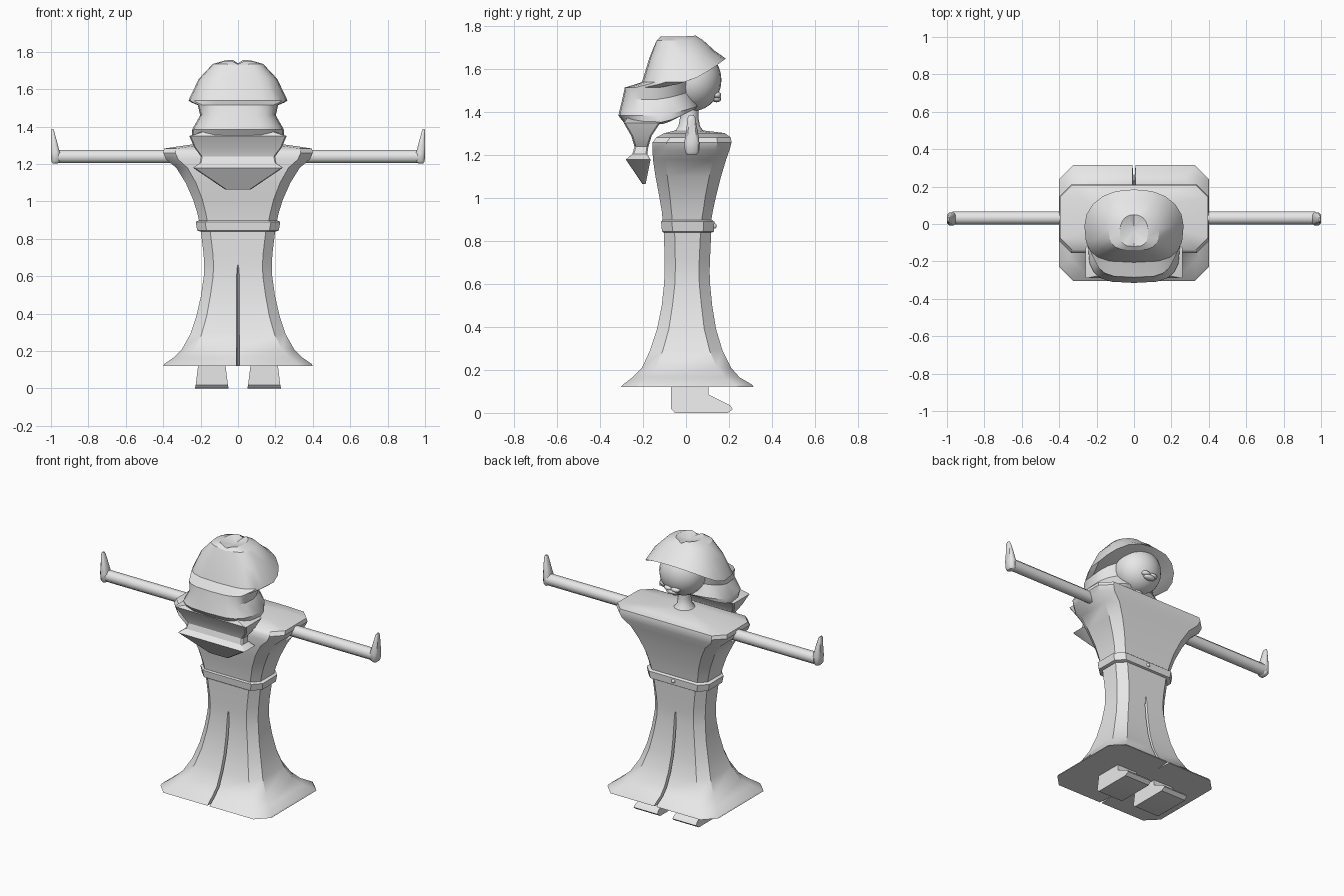
import bpy, bmesh, math
from mathutils import Vector

if "Cube" in bpy.data.objects:
    bpy.data.objects.remove(bpy.data.objects["Cube"])

grey = bpy.data.materials.new("plain grey")
grey.diffuse_color = (0.8, 0.8, 0.8, 1)
grey.use_nodes = True
grey.node_tree.nodes["Principled BSDF"].inputs["Base Color"].default_value = grey.diffuse_color


def finish(name, bm, angle=35):
    bmesh.ops.recalc_face_normals(bm, faces=bm.faces[:])
    me = bpy.data.meshes.new(name)
    bm.to_mesh(me)
    bm.free()
    me.materials.append(grey)
    ob = bpy.data.objects.new(name, me)
    bpy.context.collection.objects.link(ob)
    bpy.ops.object.select_all(action='DESELECT')
    ob.select_set(True)
    bpy.context.view_layer.objects.active = ob
    bpy.ops.object.shade_smooth_by_angle(angle=math.radians(angle))
    return ob


def loft(name, rings, angle=35):
    """Skin a stack of equal-length closed rings and cap both ends."""
    bm = bmesh.new()
    rows = [[bm.verts.new(p) for p in r] for r in rings]
    n = len(rows[0])
    for a, b in zip(rows, rows[1:]):
        for i in range(n):
            j = (i + 1) % n
            bm.faces.new((a[i], a[j], b[j], b[i]))
    bm.faces.new(rows[0])
    bm.faces.new(rows[-1])
    return finish(name, bm, angle)


def rect(x0, x1, y0, y1, z, c, notch=None):
    """Rectangle with cut corners; notch makes a slit in front and back."""
    back, front = [], []
    if notch is not None:
        g = 0.008 if notch > 0.01 else 0.003
        back = [(-g, y0, z), (0, y0 + notch, z), (g, y0, z)]
        front = [(g, y1, z), (0, y1 - notch, z), (-g, y1, z)]
    return ([(x0 + c, y0, z)] + back + [(x1 - c, y0, z), (x1, y0 + c, z),
            (x1, y1 - c, z), (x1 - c, y1, z)] + front
            + [(x0 + c, y1, z), (x0, y1 - c, z), (x0, y0 + c, z)])


# Skirt: half width, back, front, height, corner cut, slit depth
skirt = [(.40, -.305, .315, .12, .075, .10), (.395, -.295, .31, .13, .075, .10),
         (.345, -.25, .25, .165, .07, .08), (.30, -.205, .21, .21, .065, .06),
         (.255, -.168, .17, .29, .06, .045), (.222, -.135, .14, .39, .055, .035),
         (.197, -.113, .122, .50, .05, .025), (.183, -.102, .112, .60, .05, .015),
         (.181, -.10, .11, .66, .05, 0), (.184, -.10, .112, .72, .05, 0),
         (.20, -.103, .118, .85, .05, 0)]
loft("skirt", [rect(-w, w, b, f, z, c, n) for w, b, f, z, c, n in skirt])

# Belt with a small button
loft("belt", [rect(-w, w, b, f, z, .05) for w, b, f, z in
              [(.205, -.106, .122, .84), (.218, -.112, .13, .845),
               (.226, -.116, .132, .89), (.212, -.11, .122, .898)]])
bm = bmesh.new()
bmesh.ops.create_uvsphere(bm, u_segments=10, v_segments=6, radius=.013)
bmesh.ops.translate(bm, verts=bm.verts[:], vec=(0, .13, .87))
finish("belt_button", bm)

# Torso widening to square shoulders
torso = [(.205, -.107, .115, .88, .045), (.218, -.113, .125, .94, .045),
         (.24, -.125, .14, 1.01, .05), (.28, -.142, .163, 1.10, .055),
         (.33, -.154, .187, 1.18, .06), (.385, -.156, .203, 1.225, .065),
         (.40, -.155, .212, 1.26, .065), (.395, -.138, .208, 1.283, .065),
         (.26, -.10, .18, 1.303, .06), (.07, -.05, .08, 1.315, .03)]
loft("torso", [rect(-w, w, b, f, z, c) for w, b, f, z, c in torso])

# Neck flaring into the shoulders
neck = [(.075, .075, 1.30), (.045, .05, 1.335), (.038, .042, 1.38), (.045, .045, 1.46)]
loft("neck", [[(w * math.cos(math.tau * i / 12), .015 + d * math.sin(math.tau * i / 12), z)
               for i in range(12)] for w, d, z in neck], 60)

# Head
bm = bmesh.new()
bmesh.ops.create_uvsphere(bm, u_segments=24, v_segments=14, radius=1)
bmesh.ops.scale(bm, verts=bm.verts[:], vec=(.145, .135, .145))
bmesh.ops.translate(bm, verts=bm.verts[:], vec=(0, .03, 1.55))
finish("head", bm, 60)

# Lips: two upper lobes and one lower lobe
for name, x, z, r in [("upper_lip_left", -.025, 1.48, .032),
                      ("upper_lip_right", .025, 1.48, .032),
                      ("lower_lip", 0, 1.462, .042)]:
    bm = bmesh.new()
    bmesh.ops.create_uvsphere(bm, u_segments=12, v_segments=8, radius=1)
    bmesh.ops.scale(bm, verts=bm.verts[:], vec=(r, .022, .016))
    bmesh.ops.translate(bm, verts=bm.verts[:], vec=(x, .142, z))
    finish(name, bm, 60)


def hair_ring(w, yb, yf, zb, zf, dip=0, n=20):
    """Boxy at the back, rounder and raised at the front."""
    mid, pts = (yb + yf) / 2, []
    for i in range(n):
        t = math.tau * i / n
        c, s = math.cos(t), math.sin(t)
        x = math.copysign(abs(c) ** (.85 if s > 0 else .6), c) * w
        y = mid + (yf - yb) / 2 * math.copysign(abs(s) ** (1 if s > 0 else .7), s)
        z = zb + (zf - zb) * max(0, s) ** 1.4
        pts.append((x, y, z - (dip if abs(x) < .01 else 0)))
    return pts


# Hair: crown with parting, fringe ridge, then the tucked-in lower wave
hair = [(.012, -.05, -.01, 1.732, 1.732), (.075, -.12, .05, 1.752, 1.757, .018),
        (.135, -.14, .085, 1.735, 1.735, .008), (.21, -.17, .135, 1.655, 1.685),
        (.265, -.205, .185, 1.54, 1.65), (.25, -.235, .155, 1.53, 1.635),
        (.215, -.285, .04, 1.515, 1.59), (.202, -.297, .03, 1.46, 1.50),
        (.245, -.315, .06, 1.385, 1.43), (.245, -.29, .05, 1.352, 1.42),
        (.17, -.22, .0, 1.345, 1.40)]
loft("hair", [hair_ring(*h) for h in hair], 30)

# Gathered tail of hair behind the neck
tail = [(.17, -.27, -.12, 1.38), (.26, -.29, -.12, 1.35), (.235, -.255, -.16, 1.29),
        (.198, -.24, -.175, 1.24), (.205, -.25, -.18, 1.205),
        (.24, -.28, -.165, 1.18), (.07, -.203, -.188, 1.065)]
loft("hair_tail", [rect(-w, w, b, f, z, .007) for w, b, f, z in tail], 25)

for side, s in (("left", -1), ("right", 1)):
    # Arm: eight-sided bar
    arm = rect(-.002, .066, 1.205, 1.274, 0, .02)
    loft("arm_" + side, [[(s * x, y, z) for y, z, _ in arm] for x in (.34, .97)], 60)
    # Hand bent upward
    hand = [(.965, .99, .005, .05, 1.202, .008), (.952, .998, -.005, .06, 1.215, .012),
            (.952, 1.0, -.008, .062, 1.26, .012), (.965, 1.0, 0, .055, 1.31, .01),
            (.983, 1.0, .008, .043, 1.375, .005), (.988, .998, .015, .036, 1.388, .003)]
    loft("hand_" + side, [[(s * x, y, z) for x, y, z in rect(*h)] for h in hand], 45)
    # Foot: side profile stretched across, wider at the sole
    prof = [(-.07, .15), (-.07, .02), (-.055, .003), (-.045, 0), (.195, 0),
            (.218, .018), (.205, .035), (.105, .085), (.105, .15)]
    rings = []
    for d in (-1, 1):
        rings.append([(s * .14 + d * (.07 + .02 * max(0, 1 - z / .1)), y, z) for y, z in prof])
    loft("foot_" + side, rings, 30)
